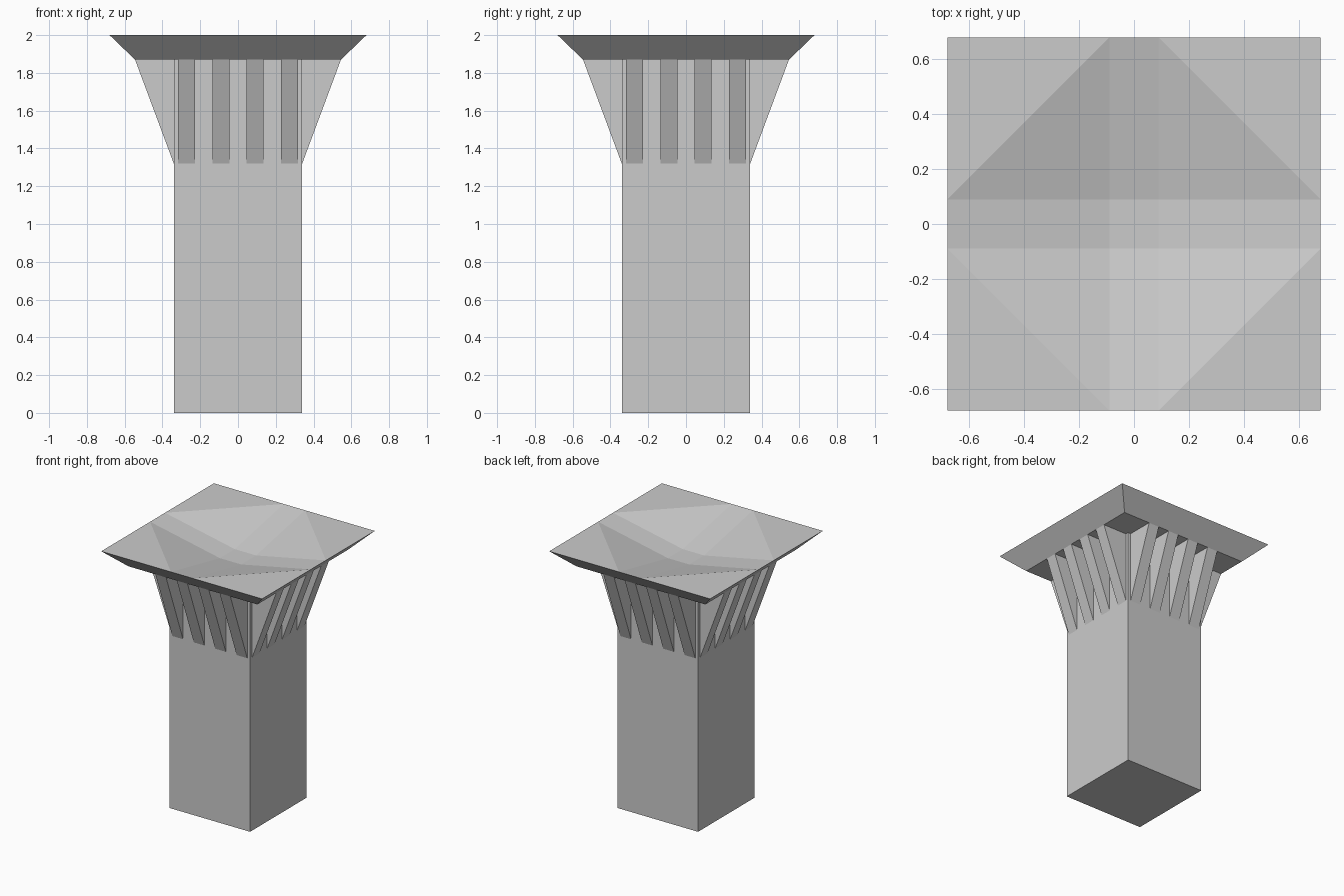
import bpy
from math import pi
from mathutils import Matrix, Vector

if "Cube" in bpy.data.objects:
    bpy.data.objects.remove(bpy.data.objects["Cube"])

SHAFT, NECK, RIM = 0.34, 0.545, 0.68          # half widths
Z_FIN, Z_SLAB, Z_TOP = 1.32, 1.87, 2.0
DIP, IN = 0.12, 0.09                          # basin depth, half width of basin floor


def add_mesh(name, verts, faces):
    me = bpy.data.meshes.new(name)
    me.from_pydata([tuple(v) for v in verts], [], faces)
    ob = bpy.data.objects.new(name, me)
    bpy.context.collection.objects.link(ob)
    return ob


def quarter(k, p):
    return Matrix.Rotation(k * pi / 2, 3, 'Z') @ Vector(p)


# Square shaft
bpy.ops.mesh.primitive_cube_add(size=1, location=(0, 0, Z_SLAB / 2))
shaft = bpy.context.object
shaft.name = "shaft"
shaft.scale = (2 * SHAFT, 2 * SHAFT, Z_SLAB)

# Flared slab with a faceted basin on top, built as four turned quarters
# per quarter: 0 neck corner, 1 rim corner, 2 and 3 basin edge points, 4 floor corner
verts, faces = [], []
for k in range(4):
    verts += [quarter(k, p) for p in (
        (NECK, -NECK, Z_SLAB), (RIM, -RIM, Z_TOP),
        (IN, -RIM, Z_TOP), (RIM, -IN, Z_TOP), (IN, -IN, Z_TOP - DIP))]
    a, b = 5 * k, 5 * ((k + 1) % 4)
    faces += [
        (a, b, b + 1, b + 2, a + 3, a + 1),   # sloping side
        (a + 2, a + 1, a + 3),                # flat corner
        (a + 2, a + 3, a + 4),                # basin corner slope
        (a + 4, a + 3, b + 2, b + 4),         # basin strip
    ]
faces += [(4, 9, 14, 19), (15, 10, 5, 0)]     # basin floor, underside
add_mesh("capital_slab", verts, faces)

# Four triangular fins on each side
W = 0.045
profile = [(SHAFT, Z_FIN), (NECK, Z_SLAB), (SHAFT, Z_SLAB)]
for k, side in enumerate(("front", "right", "back", "left")):
    for i in range(4):
        c = (i - 1.5) * 0.181
        pts = [quarter(k, (c + s * W, -r, z)) for s in (-1, 1) for r, z in profile]
        add_mesh(f"{side}_fin_{i + 1}", pts,
                 [(0, 2, 1), (3, 4, 5), (0, 1, 4, 3), (1, 2, 5, 4), (2, 0, 3, 5)])

# Consistent outward normals
import bmesh
for ob in bpy.data.objects:
    bm = bmesh.new()
    bm.from_mesh(ob.data)
    bmesh.ops.recalc_face_normals(bm, faces=bm.faces)
    bm.to_mesh(ob.data)
    bm.free()
